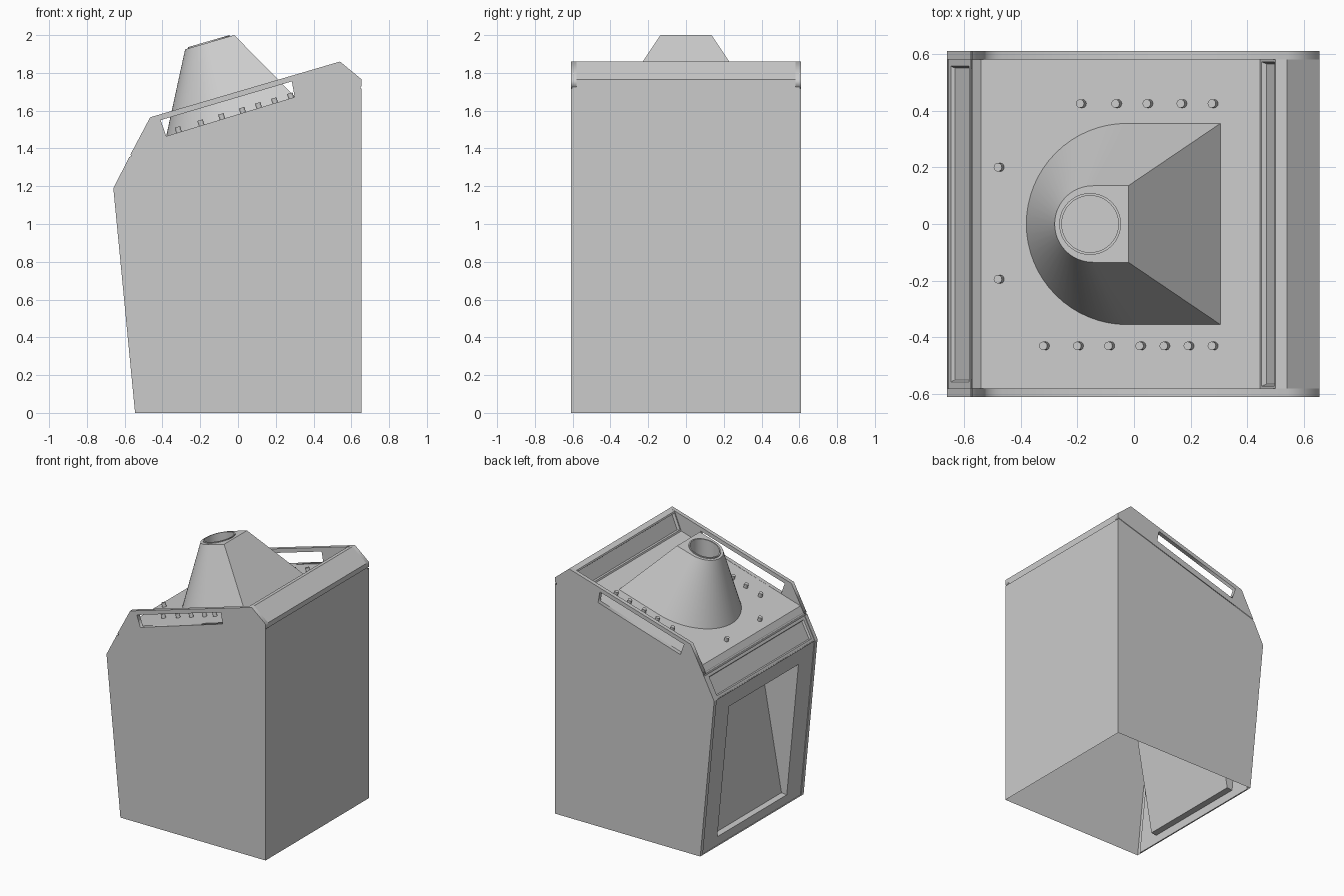
import bpy, bmesh, math
from mathutils import Vector

if "Cube" in bpy.data.objects:
    bpy.data.objects.remove(bpy.data.objects["Cube"])

W = 0.61          # half width of the cabinet
WI = 0.58         # half width between the side panels


def deck_z(x):
    return 1.579 + 0.3 * x


def finish(bm, name, smooth=False):
    bmesh.ops.remove_doubles(bm, verts=bm.verts, dist=0.0005)
    bmesh.ops.recalc_face_normals(bm, faces=bm.faces)
    me = bpy.data.meshes.new(name)
    bm.to_mesh(me)
    bm.free()
    ob = bpy.data.objects.new(name, me)
    bpy.context.collection.objects.link(ob)
    if smooth:
        bpy.ops.object.select_all(action='DESELECT')
        bpy.context.view_layer.objects.active = ob
        ob.select_set(True)
        bpy.ops.object.shade_smooth_by_angle(angle=math.radians(30))
    return ob


def loft(bm, rings):
    """Bridge closed rings of equal length; returns the last ring."""
    loops = [[bm.verts.new(p) for p in r] for r in rings]
    for a, b in zip(loops, loops[1:]):
        n = len(a)
        for i in range(n):
            bm.faces.new((a[i], a[(i + 1) % n], b[(i + 1) % n], b[i]))
    return loops[-1]


def panel(bm, a, b, rings):
    """Stepped panel between profile points a (low) and b (high).
    Each ring: half width, start, end along a-b, inward depth low, high."""
    a, b = Vector((a[0], 0, a[1])), Vector((b[0], 0, b[1]))
    d = b - a
    inward = Vector((d.z, 0, -d.x)).normalized()
    pts = []
    for hw, t0, t1, d0, d1 in rings:
        lo, hi = a + d * t0 + inward * d0, a + d * t1 + inward * d1
        y = Vector((0, hw, 0))
        pts.append([lo - y, lo + y, hi + y, hi - y])
    bm.faces.new(loft(bm, pts))


def sheet(bm, profile, hw):
    rows = [[bm.verts.new((x, s * hw, z)) for s in (-1, 1)] for x, z in profile]
    for p, q in zip(rows, rows[1:]):
        bm.faces.new((p[0], p[1], q[1], q[0]))


# Cabinet: open-bottomed shell with a sloping front recess and a chin panel
foot, chin, brow = (-0.545, 0), (-0.66, 1.19), (-0.575, 1.355)
side = [foot, (0.655, 0), (0.655, 1.718), brow, chin]
bm = bmesh.new()
for s in (-1, 1):
    bm.faces.new([bm.verts.new((x, s * W, z)) for x, z in side])
sheet(bm, side[1:3], W)
panel(bm, foot, chin, [(W, 0, 1, 0, 0), (WI, .003, .997, 0, 0),
                       (WI, .003, .997, .006, .006), (.41, .06, .9, .006, .006),
                       (.41, .06, .9 - .025, .05, .325)])
panel(bm, chin, brow, [(W, 0, 1, 0, 0), (WI, .02, .98, 0, 0),
                       (WI, .02, .98, .004, .004), (.557, .12, .88, .004, .004),
                       (.55, .15, .85, .018, .018)])
finish(bm, "cabinet")

# Recessed shadow strip between cabinet and lid
bm = bmesh.new()
rings = []
for dz in (-0.02, 0.02):
    rings.append([(x, y, z + dz) for x, y, z in
                  ((-0.566, -.604, 1.357), (.649, -.604, 1.717),
                   (.649, .604, 1.717), (-0.566, .604, 1.357))])
loft(bm, rings)
finish(bm, "seam_strip")

# Lid side rails with a slot cut through each
rail = [(-0.571, 1.365), (-0.465, 1.565), (0.54, 1.86), (0.655, 1.765), (0.655, 1.728)]
slot = [(-0.41, 1.55), (0.285, 1.755), (0.30, 1.672), (-0.38, 1.465)]
for s, label in ((-1, "front"), (1, "back")):
    cu = bpy.data.curves.new(label + "_rail", 'CURVE')
    cu.dimensions = '2D'
    cu.fill_mode = 'BOTH'
    cu.extrude = (W - WI) / 2
    for pts in (rail, slot):
        sp = cu.splines.new('POLY')
        sp.points.add(len(pts) - 1)
        for p, (x, z) in zip(sp.points, pts):
            p.co = (x, z, 0, 1)
        sp.use_cyclic_u = True
    ob = bpy.data.objects.new(label + "_rail", cu)
    bpy.context.collection.objects.link(ob)
    ob.rotation_euler.x = math.pi / 2
    ob.location.y = s * (W + WI) / 2
    bpy.ops.object.select_all(action='DESELECT')
    bpy.context.view_layer.objects.active = ob
    ob.select_set(True)
    bpy.ops.object.convert(target='MESH')

# Sloping deck, raised back wall and its inset panel
bm = bmesh.new()
inner = (0.445, deck_z(0.445))
crest = (0.50, 1.847)
sheet(bm, [(-0.571, 1.365), (-0.54, deck_z(-0.54)), inner], WI)
panel(bm, inner, crest, [(WI, 0, 1, 0, 0), (.572, .08, .92, 0, 0),
                         (.565, .12, .88, .018, .018)])
sheet(bm, [crest, (0.54, 1.86), (0.655, 1.765), (0.655, 1.728)], WI)
finish(bm, "deck")


# Hopper: half-round at one end, flat at the other, with a round mouth
def hopper_ring(cx, r, xr, zf):
    pts = [(cx + r * math.cos(t), r * math.sin(t))
           for t in (math.pi * (0.5 + i / 32) for i in range(33))]
    pts += [(cx + (xr - cx) * i / 6, -r) for i in range(1, 6)]
    pts += [(xr, -r + 2 * r * i / 12) for i in range(13)]
    pts += [(xr + (cx - xr) * i / 6, r) for i in range(1, 6)]
    return [(x, y, zf(x)) for x, y in pts]


def top_z(x):
    return 2.006 + 0.29 * x


base = hopper_ring(-0.025, .355, .305, deck_z)
top = hopper_ring(-0.145, .135, -0.02, top_z)
hx = -0.155


def mouth(r, dz):
    out = []
    for x, y, _ in top:
        t = math.atan2(y, x - hx)
        px = hx + r * math.cos(t)
        out.append((px, r * math.sin(t), top_z(px) + dz))
    return out


bm = bmesh.new()
end = loft(bm, [base, top, mouth(.109, 0), mouth(.109, .007),
                mouth(.100, .007), mouth(.100, -.3)])
bm.faces.new(end)
finish(bm, "hopper", smooth=True)

# Deck bolts
spots = [(x, .425) for x in (-.185, -.06, .05, .17, .28)]
spots += [(x, -.43) for x in (-.315, -.195, -.085, .025, .11, .195, .28)]
spots += [(-.475, .2), (-.475, -.195)]
for i, (x, y) in enumerate(spots):
    bpy.ops.mesh.primitive_cylinder_add(
        vertices=12, radius=.015, depth=.04, location=(x, y, deck_z(x) + .01),
        rotation=(0, -math.atan(0.3), 0))
    bpy.context.object.name = f"bolt_{i + 1}"
